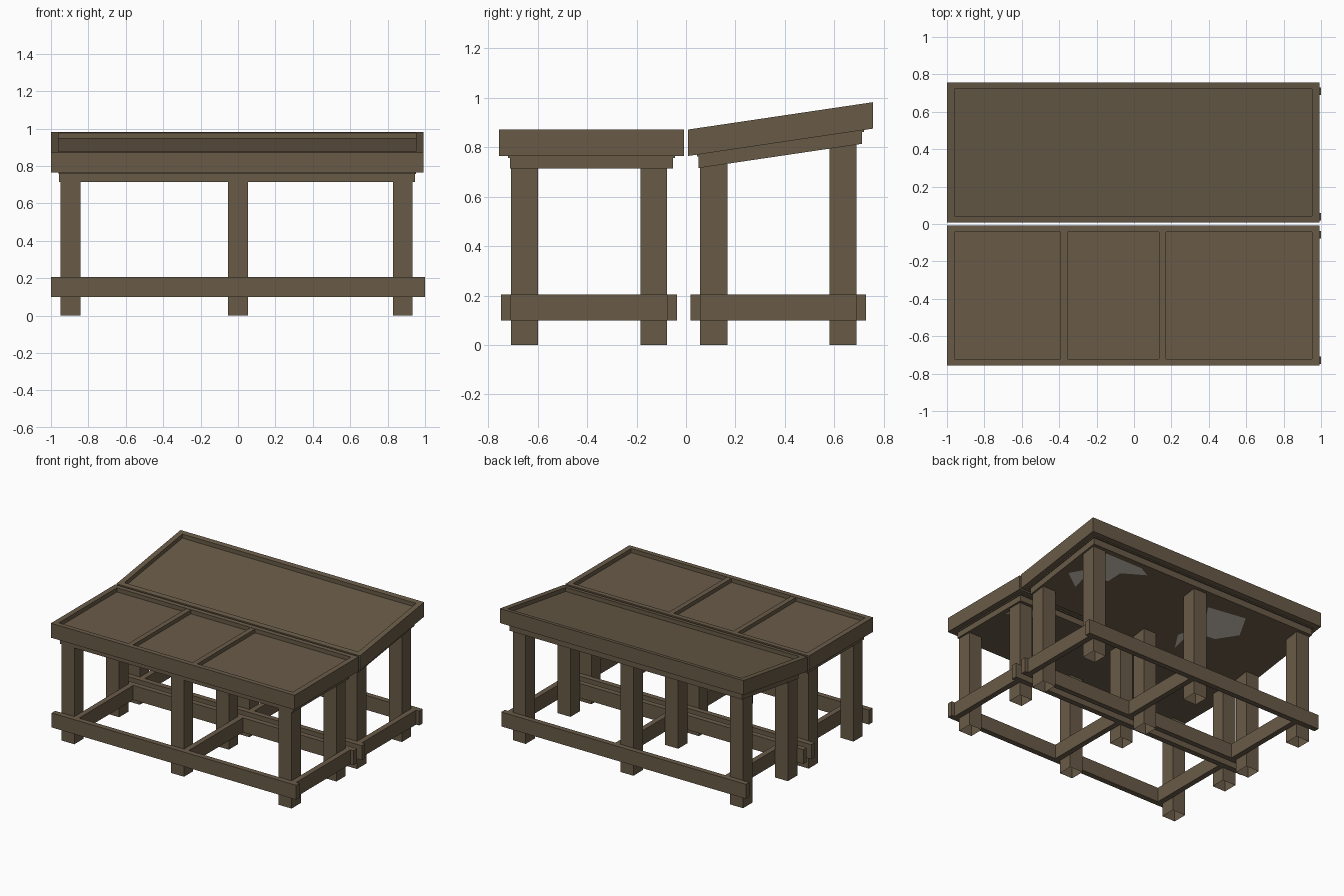
import bpy, bmesh

if "Cube" in bpy.data.objects:
    bpy.data.objects.remove(bpy.data.objects["Cube"])


def flat_colour(name, rgb):
    m = bpy.data.materials.new(name)
    m.diffuse_color = (*rgb, 1)
    m.use_nodes = True
    m.node_tree.nodes["Principled BSDF"].inputs["Base Color"].default_value = m.diffuse_color
    return m


wood = flat_colour("dark brown wood", (0.141, 0.105, 0.064))
lining = flat_colour("light grey lining", (0.58, 0.53, 0.47))

SLOPE = 0.148


def finish(name, bm, mat):
    me = bpy.data.meshes.new(name)
    bm.to_mesh(me)
    bm.free()
    me.materials.append(mat)
    ob = bpy.data.objects.new(name, me)
    bpy.context.collection.objects.link(ob)


def box(name, x, y, z, slope=0.0, pivot=0.01, top_only=False, open_ends=False):
    """Axis box from (min, max) pairs; slope shears z along y."""
    bm = bmesh.new()
    bmesh.ops.create_cube(bm, size=1)
    if open_ends:
        ends = [f for f in bm.faces if abs(f.normal.z) > 0.5]
        bmesh.ops.delete(bm, geom=ends, context='FACES_ONLY')
    for v in bm.verts:
        top = v.co.z > 0
        px, py, pz = [r[0] if c < 0 else r[1] for r, c in zip((x, y, z), v.co)]
        if top or not top_only:
            pz += slope * (py - pivot)
        v.co = (px, py, pz)
    finish(name, bm, wood)


def sheet(name, pts, z, slope, pivot=0.01):
    """Flat polygon on a tray underside, facing down."""
    bm = bmesh.new()
    f = bm.faces.new([bm.verts.new((x, y, z + slope * (y - pivot))) for x, y in pts])
    f.normal_update()
    if f.normal.z > 0:
        f.normal_flip()
    finish(name, bm, lining)


def table(prefix, y0, y1, post_y, rail_y, sub_y, panel_y, slope, drop=0.0):
    # hollow posts with one cross rail on the right side of each pair
    for px0, px1 in ((-0.95, -0.843), (-0.053, 0.054), (0.828, 0.934)):
        for py in post_y:
            box(prefix + "_post", (px0, px1), py, (0, 0.716 - drop), slope,
                top_only=True, open_ends=True)
        box(prefix + "_cross_rail", (px1, px1 + 0.04),
            (rail_y[0] + 0.04, rail_y[1] - 0.04), (0.098, 0.205))
    # long lower rails outside the posts
    for a in (rail_y[0], rail_y[1] - 0.04):
        box(prefix + "_long_rail", (-1, 1), (a, a + 0.04), (0.098, 0.205))
    # base under the tray, with a lining sheet just inside it
    box(prefix + "_tray_base", (-0.957, 0.947), sub_y,
        (0.714 - drop, 0.762 - drop / 2), slope)
    a, b = sub_y[0] + 0.035, sub_y[1] - 0.035
    sheet(prefix + "_lining", [(-0.92, a), (0.91, a), (0.91, b), (-0.92, b)],
          0.7145 - drop, slope)
    # recessed tray floor
    box(prefix + "_tray_floor", (-0.96, 0.953), panel_y, (0.757, 0.842), slope)
    # tray rim
    z = (0.765, 0.872)
    t = 0.036
    box(prefix + "_rim_front", (-1, 0.993), (y0, y0 + t), z, slope)
    box(prefix + "_rim_back", (-1, 0.993), (y1 - t, y1), z, slope)
    for x in ((-1, -0.96), (0.953, 0.993)):
        box(prefix + "_rim_side", x, (y0 + t, y1 - t), z, slope)


# flat table in front
table("flat", -0.757, -0.008, ((-0.708, -0.6), (-0.184, -0.077)),
      (-0.748, -0.037), (-0.712, -0.053), (-0.721, -0.044), 0.0)
# dividers of the flat tray
for x in ((-0.393, -0.355), (0.133, 0.171)):
    box("tray_divider", x, (-0.721, -0.044), (0.84, 0.87))

# sloped table behind
table("sloped", 0.008, 0.757, ((0.057, 0.167), (0.58, 0.69)),
      (0.018, 0.729), (0.05, 0.712), (0.044, 0.721), SLOPE, 0.004)

# bare lining patches showing on the undersides
sheet("lining_patch_near", [(0.884, 0.371), (0.819, 0.45), (0.914, 0.6),
      (0.914, 0.675), (0.5, 0.675), (0.417, 0.635), (0.586, 0.556),
      (0.598, 0.445), (0.765, 0.406), (0.744, 0.277)], 0.709, SLOPE)
sheet("lining_patch_middle", [(-0.16, 0.58), (-0.456, 0.62), (-0.543, 0.454),
      (-0.428, 0.331), (-0.239, 0.318), (-0.263, 0.112), (-0.187, 0.234),
      (-0.271, 0.415)], 0.709, SLOPE)
sheet("lining_patch_flat", [(0.9, -0.09), (0.7, -0.09), (0.75, -0.17),
      (0.91, -0.25)], 0.713, 0.0)
